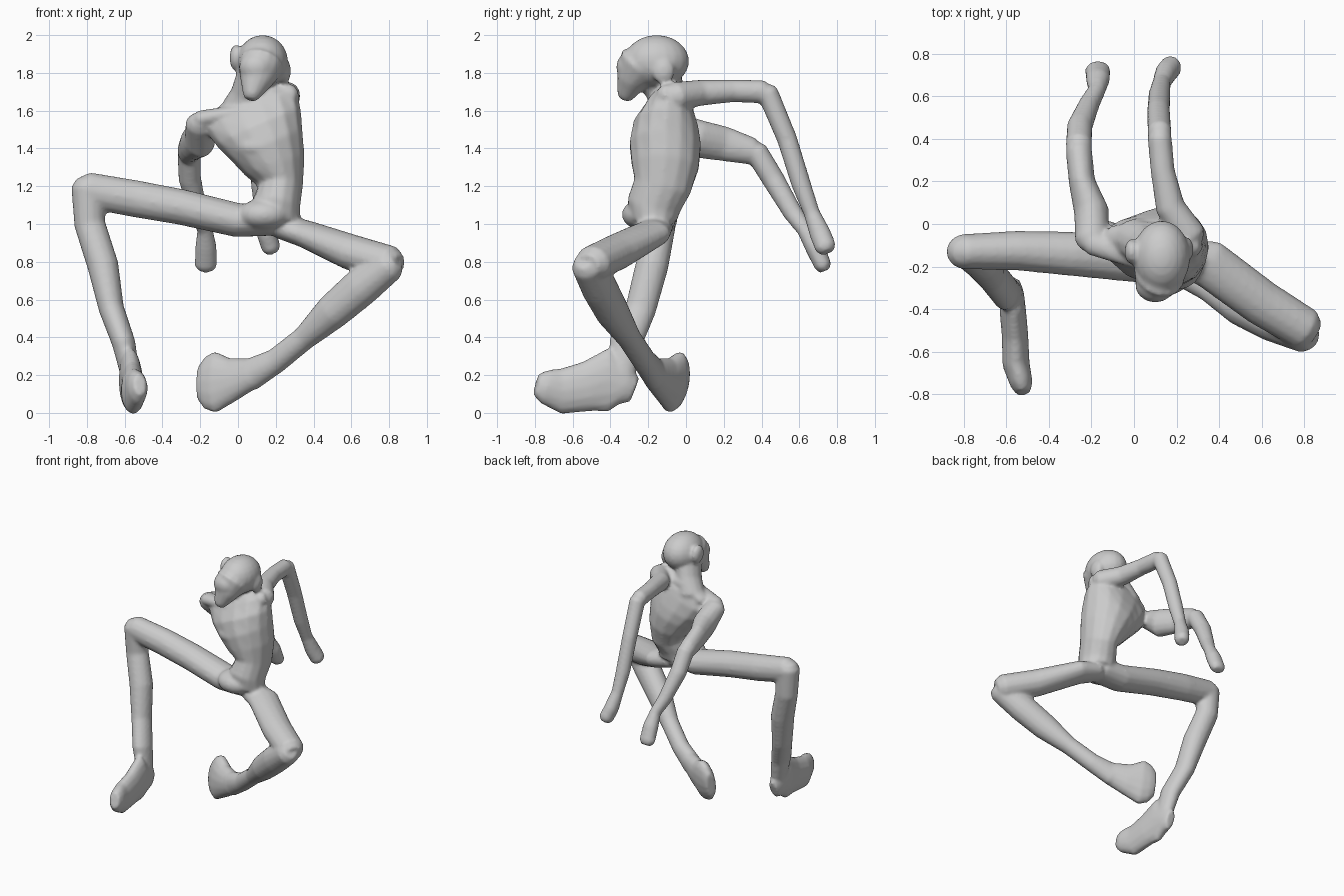
import bpy, bmesh, math
from mathutils import Vector, Matrix

bm = bmesh.new()
X, Y, Z = (1, 0, 0), (0, 1, 0), (0, 0, 1)
SIDES = 14
FLESH = 1.04  # makes up for the softening at the end


def loft(ref, rings, cap=0.5):
    """Closed tube; each ring is (x, y, z, radius across, radius along ref)."""
    ref = Vector(ref)
    pts = [Vector(r[:3]) for r in rings]
    rad = [[a * FLESH for a in r[3:]] for r in rings]
    d0 = (pts[0] - pts[1]).normalized()
    d1 = (pts[-1] - pts[-2]).normalized()
    # rounded ends
    pts = [pts[0] + d0 * max(rad[0]) * cap] + pts + [pts[-1] + d1 * max(rad[-1]) * cap]
    rad = [[a * 0.65 for a in rad[0]]] + rad + [[a * 0.65 for a in rad[-1]]]
    loops = []
    for i, p in enumerate(pts):
        t = (pts[min(i + 1, len(pts) - 1)] - pts[max(i - 1, 0)]).normalized()
        v = (ref - t * ref.dot(t)).normalized()
        u = t.cross(v)
        loops.append([bm.verts.new(p + u * rad[i][0] * math.cos(a) + v * rad[i][1] * math.sin(a))
                      for a in (2 * math.pi * k / SIDES for k in range(SIDES))])
    for a, b in zip(loops, loops[1:]):
        for k in range(SIDES):
            n = (k + 1) % SIDES
            bm.faces.new((a[k], a[n], b[n], b[k]))
    bm.faces.new(loops[0][::-1])
    bm.faces.new(loops[-1])


def blob(center, radii):
    m = Matrix.Translation(center) @ Matrix.Diagonal((*radii, 1))
    bmesh.ops.create_uvsphere(bm, u_segments=20, v_segments=12, radius=1, matrix=m)


# torso, leaning towards its right shoulder
loft(Y, [(.20, -.17, 1.02, .125, .12), (.20, -.17, 1.10, .125, .14), (.225, -.125, 1.20, .115, .15),
         (.195, -.11, 1.31, .16, .175), (.15, -.11, 1.42, .20, .185), (.11, -.105, 1.51, .235, .17),
         (.07, -.085, 1.60, .255, .125), (.05, -.08, 1.64, .21, .10)], cap=0.1)
# pelvis rim
blob((.14, -.22, 1.05), (.14, .12, .085))
# lower edge of the ribs
blob((.12, -.20, 1.41), (.14, .10, .07))
# collar bones and shoulder slope
loft(Z, [(-.2, -.09, 1.555, .055, .045), (.04, -.17, 1.60, .05, .035), (.28, -.09, 1.69, .06, .055)])
loft(Z, [(-.1, -.07, 1.57, .06, .04), (.04, -.06, 1.67, .07, .05), (.22, -.06, 1.70, .06, .05)])

# neck
loft(Y, [(.02, -.07, 1.58, .12, .10), (.05, -.105, 1.69, .085, .10), (.09, -.15, 1.80, .09, .115)])
# cranium, brow, face, ears
blob((.13, -.155, 1.862), (.135, .172, .138))
blob((.10, -.285, 1.83), (.095, .085, .085))
loft(Y, [(.12, -.23, 1.84, .12, .13), (.095, -.29, 1.76, .085, .08), (.07, -.32, 1.68, .045, .045)])
blob((.245, -.12, 1.81), (.035, .06, .07))
blob((-.01, -.13, 1.88), (.035, .06, .07))

# right arm: upper arm, then forearm with hand
loft(Z, [(-.2, -.08, 1.535, .075, .065), (-.20, .06, 1.45, .08, .10),
         (-.245, .20, 1.425, .06, .09), (-.26, .35, 1.385, .06, .07)])
loft(X, [(-.26, .37, 1.385, .06, .06), (-.255, .46, 1.24, .058, .058), (-.21, .565, 1.06, .05, .047),
         (-.175, .63, .97, .042, .04), (-.17, .68, .88, .05, .055), (-.17, .725, .78, .045, .058)])
# left arm
loft(Z, [(.265, -.06, 1.675, .075, .075), (.17, .08, 1.695, .068, .067),
         (.135, .25, 1.705, .055, .058), (.12, .41, 1.70, .055, .06)])
loft(X, [(.12, .43, 1.70, .055, .055), (.115, .535, 1.45, .052, .052), (.12, .61, 1.21, .05, .05),
         (.13, .665, 1.06, .042, .042), (.15, .71, .95, .055, .05), (.175, .74, .875, .055, .05)])

# right leg: thigh, shin, foot
loft(Z, [(.18, -.17, 1.02, .11, .08), (0, -.16, 1.02, .11, .088), (-.30, -.14, 1.09, .10, .092),
         (-.55, -.125, 1.135, .09, .095), (-.80, -.13, 1.18, .08, .092)])
loft(Y, [(-.795, -.13, 1.20, .085, .08), (-.785, -.13, 1.0, .08, .075), (-.715, -.18, .78, .08, .085),
         (-.67, -.24, .55, .065, .08), (-.605, -.32, .37, .06, .085), (-.57, -.34, .2, .05, .07)])
loft(Z, [(-.57, -.32, .14, .05, .10), (-.57, -.41, .175, .06, .165), (-.56, -.52, .14, .06, .13),
         (-.555, -.66, .115, .062, .118), (-.53, -.75, .14, .052, .088)])

# left leg: thigh, shin, foot turned on its edge
loft(Z, [(.22, -.16, .985, .09, .06), (.35, -.185, .95, .11, .07),
         (.60, -.37, .85, .105, .092), (.805, -.495, .79, .098, .092)])
loft(Z, [(.805, -.525, .785, .08, .085), (.65, -.46, .665, .09, .10), (.50, -.39, .535, .085, .092),
         (.35, -.30, .395, .062, .062), (.20, -.22, .275, .06, .065), (.06, -.16, .20, .06, .085)])
loft((0, .2, 1), [(.08, -.17, .21, .06, .08), (-.03, -.11, .175, .065, .115),
                  (-.12, -.06, .163, .065, .162), (-.17, -.035, .16, .055, .14)], cap=0.3)

# fuse everything into one continuous skin
bmesh.ops.recalc_face_normals(bm, faces=bm.faces)
mesh = bpy.data.meshes.new("seated_figure")
bm.to_mesh(mesh)
bm.free()
body = bpy.data.objects.new("seated_figure", mesh)
bpy.context.collection.objects.link(body)
skin = body.modifiers.new("fuse", 'REMESH')
skin.mode = 'VOXEL'
skin.voxel_size = 0.012
skin.use_smooth_shade = True
soft = body.modifiers.new("soften", 'SMOOTH')
soft.factor = 0.5
soft.iterations = 6
